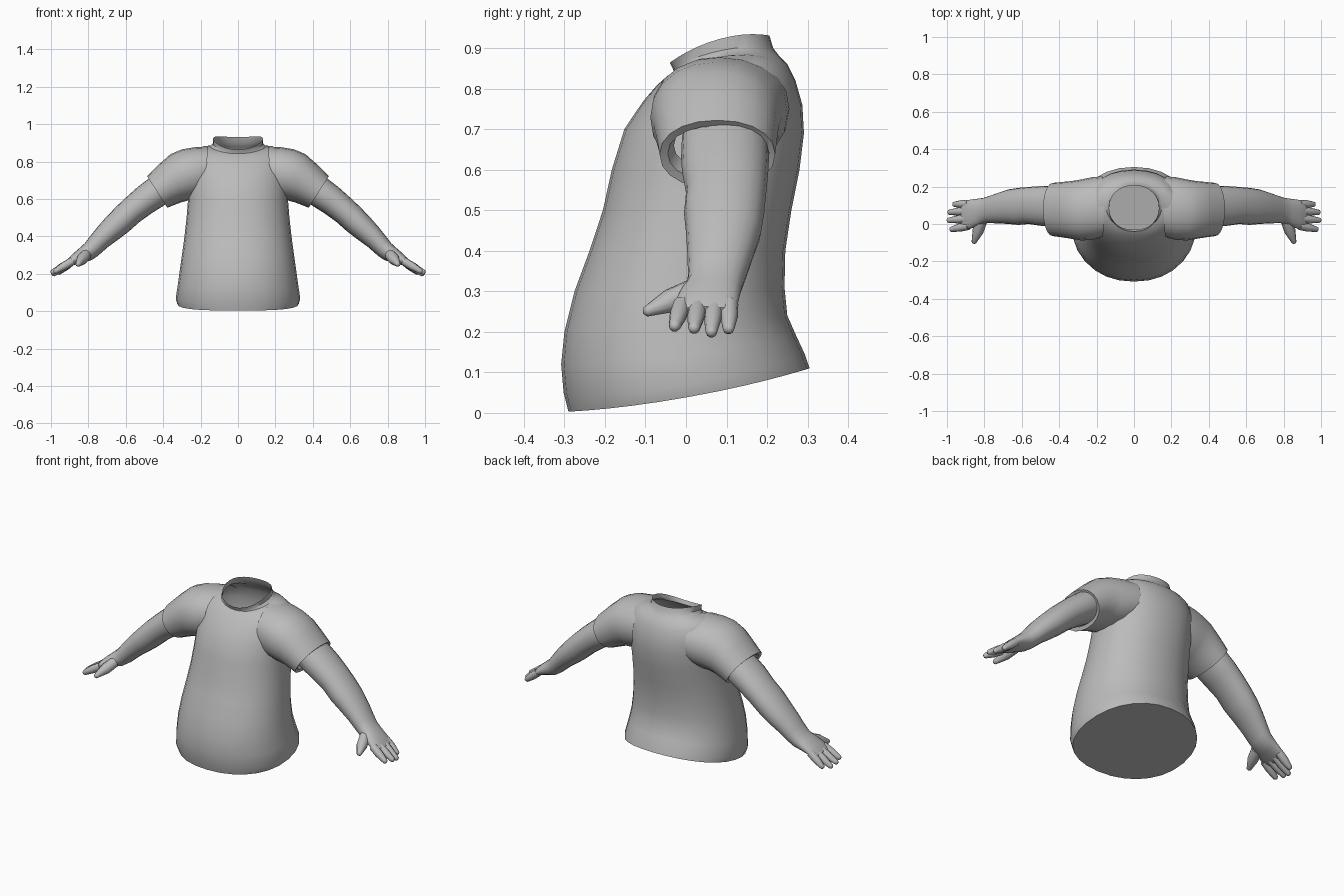
import bpy, bmesh, math
from mathutils import Vector

if "Cube" in bpy.data.objects:
    bpy.data.objects.remove(bpy.data.objects["Cube"])

grey = bpy.data.materials.new("plain grey")
grey.diffuse_color = (0.5, 0.5, 0.5, 1)
grey.use_nodes = True
grey.node_tree.nodes["Principled BSDF"].inputs["Base Color"].default_value = grey.diffuse_color


def ring(a, b, side, bow=0.0, n=28, power=2.15):
    """Rounded loop through opposite points a and b, with a sideways half axis."""
    a, b, side = Vector(a), Vector(b), Vector(side)
    mid, half = (a + b) / 2, (a - b) / 2
    pts = []
    for i in range(n):
        t = 2 * math.pi * i / n
        c, s = math.cos(t), math.sin(t)
        c2 = math.copysign(abs(c) ** (2 / power), c)
        s2 = math.copysign(abs(s) ** (2 / power), s)
        pts.append(mid + half * c2 + side * s2 + Vector((0, 0, bow * s * s)))
    return pts


def loft(name, rings, cap_start=False, cap_end=False, mirror=False, angle=40):
    bm = bmesh.new()
    loops = [[bm.verts.new(p) for p in r] for r in rings]
    for lo, hi in zip(loops, loops[1:]):
        n = len(lo)
        for i in range(n):
            j = (i + 1) % n
            bm.faces.new((lo[i], lo[j], hi[j], hi[i]))
    if cap_start:
        bm.faces.new(loops[0][::-1])
    if cap_end:
        bm.faces.new(loops[-1])
    bmesh.ops.recalc_face_normals(bm, faces=bm.faces[:])
    me = bpy.data.meshes.new(name)
    bm.to_mesh(me)
    bm.free()
    me.materials.append(grey)
    ob = bpy.data.objects.new(name, me)
    bpy.context.collection.objects.link(ob)
    bpy.ops.object.select_all(action='DESELECT')
    ob.select_set(True)
    bpy.context.view_layer.objects.active = ob
    bpy.ops.object.shade_smooth_by_angle(angle=math.radians(angle))
    if mirror:
        # mirrored copy across x = 0
        m = ob.modifiers.new("Mirror", 'MIRROR')
        m.use_mirror_merge = False
    return ob


# Shirt body: front y, front z, back y, back z, half width, side bow
body = [
    (-.29, .003, .305, .11, .325, -.017),
    (-.302, .05, .293, .145, .333, -.03),
    (-.308, .12, .272, .19, .322, -.015),
    (-.30, .20, .25, .24, .311, 0),
    (-.275, .30, .243, .31, .299, 0),
    (-.238, .40, .245, .40, .286, 0),
    (-.205, .50, .26, .50, .275, 0),
    (-.183, .60, .28, .60, .267, 0),
    (-.152, .70, .291, .69, .268, 0),
    (-.105, .77, .287, .76, .262, .02),
    (-.07, .81, .27, .82, .235, .045),
    (-.045, .832, .25, .86, .185, .035),
    (-.03, .842, .232, .878, .150, .022),
    (-.033, .85, .215, .90, .134, .02),
    (-.04, .864, .206, .931, .133, .025),
]
loft("shirt_body", [ring((0, fy, fz), (0, by, bz), (w, 0, 0), bow)
                    for fy, fz, by, bz, w, bow in body], cap_start=True)


def limb_rings(rows, n=20):
    """Rows: top x, top z, bottom x, bottom z, front y, back y."""
    return [ring((tx, (y0 + y1) / 2, tz), (bx, (y0 + y1) / 2, bz),
                 (0, (y1 - y0) / 2, 0), n=n)
            for tx, tz, bx, bz, y0, y1 in rows]


# Short sleeves with a turned-in hem
loft("sleeve", limb_rings([
    (.16, .880, .18, .62, -.07, .255),
    (.23, .877, .22, .60, -.085, .25),
    (.30, .865, .265, .592, -.088, .238),
    (.36, .840, .30, .583, -.08, .23),
    (.42, .787, .34, .568, -.072, .225),
    (.486, .722, .378, .553, -.065, .22),
    (.472, .708, .386, .572, -.045, .205),
    (.44, .72, .36, .60, -.03, .20),
]), mirror=True)

# Bare arms running into the palms
loft("arm_and_palm", limb_rings([
    (.42, .755, .35, .60, -.01, .20),
    (.485, .703, .40, .562, -.012, .205),
    (.535, .665, .455, .528, -.01, .203),
    (.60, .607, .525, .478, .0, .198),
    (.65, .56, .585, .425, -.005, .193),
    (.70, .508, .64, .383, .0, .185),
    (.75, .452, .695, .343, .003, .168),
    (.795, .395, .75, .295, .005, .15),
    (.82, .362, .785, .272, .003, .14),
    (.85, .335, .825, .262, -.012, .135),
    (.885, .305, .865, .25, -.025, .13),
    (.915, .275, .90, .24, -.028, .125),
    (.925, .262, .915, .24, -.02, .115),
], n=20), cap_start=True, cap_end=True, mirror=True)


def finger(name, start, end, r0, r1):
    """Tapered tube with a rounded tip."""
    start, end = Vector(start), Vector(end)
    d = (end - start).normalized()
    u = d.cross(Vector((0, 0, 1))).normalized()
    v = d.cross(u)
    length = (end - start).length
    stops = [(0, r0), (.45 * length, r0), (length - r1, r1),
             (length - .4 * r1, r1 * .85), (length, r1 * .35)]
    rings = []
    for t, r in stops:
        c = start + d * t
        rings.append(ring(c + u * r, c - u * r, v * r, n=10, power=2))
    loft(name, rings, cap_start=True, cap_end=True, mirror=True, angle=60)


# Four fingers spread across the palm, and a thumb
for name, y0, y1, x1, z1 in [("index_finger", -.010, -.030, .985, .208),
                             ("middle_finger", .030, .019, 1.0, .203),
                             ("ring_finger", .070, .062, .995, .193),
                             ("little_finger", .107, .105, .968, .200)]:
    finger(name, (.885, y0, .268), (x1, y1, z1), .022, .015)
finger("thumb", (.815, .015, .300), (.858, -.104, .247), .030, .015)
